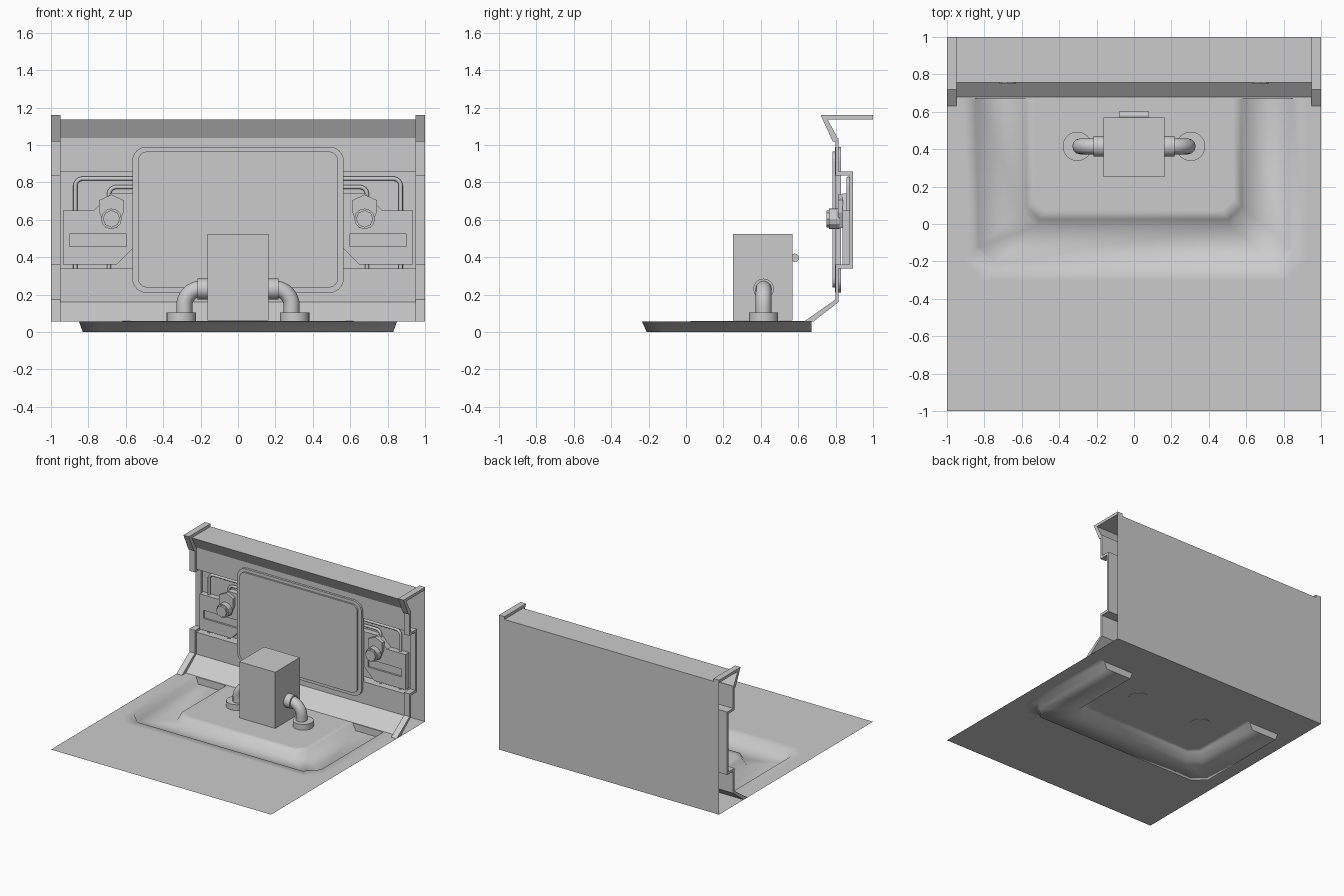
import bpy, bmesh
from math import sin, cos, pi, radians
from mathutils import Vector

cube = bpy.data.objects.get("Cube")
if cube:
    bpy.data.objects.remove(cube)

grey = bpy.data.materials.new("plain grey")
grey.use_nodes = True
grey.diffuse_color = (0.6, 0.6, 0.6, 1)
grey.node_tree.nodes["Principled BSDF"].inputs["Base Color"].default_value = (0.6, 0.6, 0.6, 1)


def add(name, bm, fix_normals=True):
    if fix_normals:
        bmesh.ops.recalc_face_normals(bm, faces=bm.faces)
    me = bpy.data.meshes.new(name)
    bm.to_mesh(me)
    bm.free()
    me.materials.append(grey)
    ob = bpy.data.objects.new(name, me)
    bpy.context.collection.objects.link(ob)
    return ob


def select(ob):
    bpy.ops.object.select_all(action="DESELECT")
    ob.select_set(True)
    bpy.context.view_layer.objects.active = ob


def smooth(ob, angle=40):
    select(ob)
    bpy.ops.object.shade_smooth_by_angle(angle=radians(angle))


def prism(name, pts, axis, a, b):
    """Extrude a 2D outline along x (outline in y, z) or y (outline in x, z)."""
    bm = bmesh.new()
    place = (lambda p, d: (d, *p)) if axis == "x" else (lambda p, d: (p[0], d, p[1]))
    rows = [[bm.verts.new(place(p, d)) for p in pts] for d in (a, b)]
    bm.faces.new(rows[0])
    bm.faces.new(rows[1])
    for i in range(len(pts)):
        j = (i + 1) % len(pts)
        bm.faces.new((rows[0][i], rows[0][j], rows[1][j], rows[1][i]))
    return add(name, bm)


def box(name, x, y, z):
    return prism(name, [(x[0], z[0]), (x[1], z[0]), (x[1], z[1]), (x[0], z[1])], "y", *y)


def rod(name, start, end, r, sides=32):
    start, end = Vector(start), Vector(end)
    d = end - start
    bpy.ops.mesh.primitive_cylinder_add(
        vertices=sides, radius=r, depth=d.length, location=(start + end) / 2,
        rotation=d.to_track_quat("Z", "Y").to_euler())
    ob = bpy.context.object
    ob.name = name
    ob.data.materials.append(grey)
    if sides > 12:
        smooth(ob)
    return ob


def pipe(name, pts, r):
    cu = bpy.data.curves.new(name, "CURVE")
    cu.dimensions = "3D"
    cu.bevel_depth = r
    cu.bevel_resolution = 4
    cu.use_fill_caps = True
    sp = cu.splines.new("POLY")
    sp.points.add(len(pts) - 1)
    for p, co in zip(sp.points, pts):
        p.co = (*co, 1)
    ob = bpy.data.objects.new(name, cu)
    bpy.context.collection.objects.link(ob)
    cu.materials.append(grey)
    select(ob)
    bpy.ops.object.convert(target="MESH")
    smooth(bpy.context.object)


def arc(cx, cz, r, a0, a1, n=10):
    steps = [radians(a0 + (a1 - a0) * i / n) for i in range(n + 1)]
    return [(cx + r * cos(t), cz + r * sin(t)) for t in steps]


def rounded(w, z0, z1, r):
    pts = []
    for cx, cz, a in ((w - r, z1 - r, 0), (r - w, z1 - r, 90),
                      (r - w, z0 + r, 180), (w - r, z0 + r, 270)):
        pts += arc(cx, cz, r, a, a + 90, 6)
    return pts


# Floor with a sunken channel around a raised platform
BACK, TOP = 0.67, 0.055
bm = bmesh.new()
specs = [(1, -1, .25, TOP), (.92, -.3, .11, TOP), (.85, -.235, .1, TOP), (.83, -.21, .09, 0),
         (.6, -.01, .08, 0), (.575, .025, .07, .058), (.53, .07, .06, .058)]
loops = []
for w, f, c, z in specs:
    half = [(-w, BACK), (-w, f + c), (c - w, f)]
    ring = half + [(-x, y) for x, y in reversed(half)]
    loops.append([bm.verts.new((x, y, z)) for x, y in ring])
for a, b in zip(loops, loops[1:]):
    for i in range(5):
        bm.faces.new((a[i], a[i + 1], b[i + 1], b[i]))
bm.faces.new(loops[-1])
outer = loops[0]
for s, pair in ((-1, (outer[1], outer[2])), (1, (outer[3], outer[4]))):
    corner = bm.verts.new((s, -1, TOP))
    bm.faces.new((pair[0], corner, pair[1]))
bm.faces.new([bm.verts.new((x, y, TOP)) for x, y in ((-1, BACK), (1, BACK), (1, 1), (-1, 1))])
for s in (0, -1):
    bm.faces.new([bm.verts.new(l[s].co) for l in loops[2:6]])
for f in bm.faces:
    f.smooth = True
add("floor", bm, False)

# Back sheet
bm = bmesh.new()
bm.faces.new([bm.verts.new((x, 1, z)) for x, z in ((1, TOP), (-1, TOP), (-1, 1.137), (1, 1.137))])
add("back_sheet", bm, False)

# Folded wall panel and the two end ribs that follow its section
rear = [(1, 1.137), (.757, 1.137), (.81, 1.038), (.815, 1.038), (.815, .857), (.893, .857),
        (.893, .34), (.815, .34), (.815, .16), (.68, TOP)]
front = [(1, 1.16), (.72, 1.16), (.785, 1.018), (.798, 1.018), (.798, .837), (.875, .837),
         (.875, .36), (.798, .36), (.798, .173), (.63, TOP)]
bm = bmesh.new()
rows = [[bm.verts.new((x, y, z)) for y, z in rear] for x in (-.95, .95)]
for i in range(len(rear) - 1):
    bm.faces.new((rows[0][i], rows[0][i + 1], rows[1][i + 1], rows[1][i]))
add("wall_panel", bm, False)
for s, side in ((1, "left"), (-1, "right")):
    prism(side + "_end_rib", front + rear[::-1], "x", s * .95, s)

# Large cover plate
prism("cover_base", rounded(.565, .21, .99, .075), "y", .797, .83)
prism("cover_face", rounded(.535, .238, .965, .05), "y", .783, .797)

# Side brackets with slot, bolt and conduits
for s, side in ((1, "left"), (-1, "right")):
    outline = [(.935, .36), (.935, .65), (.77, .65), (.68, .74), (.5, .74),
               (.5, .45), (.56, .45), (.65, .36)]
    bracket = prism(side + "_bracket", [(s * x, z) for x, z in outline], "y", .838, .885)
    cutter = box("slot_cutter", sorted((s * .595, s * .9)), (.8, .853), (.457, .523))
    cutter.hide_render = True
    mod = bracket.modifiers.new("slot", "BOOLEAN")
    mod.operation = "DIFFERENCE"
    mod.solver = "EXACT"
    mod.object = cutter
    select(bracket)
    bpy.ops.object.modifier_apply(modifier=mod.name)
    bpy.data.objects.remove(cutter)

    bx = s * .677
    tab = [(0, .735), (.065, .705), (.065, .64), (.03, .555)]
    tab += [(-x, z) for x, z in tab[:0:-1]]
    prism(side + "_bolt_tab", [(bx + x, z) for x, z in tab], "y", .812, .84)
    rod(side + "_bolt_collar", (bx, .765, .605), (bx, .82, .605), .055, 12)
    rod(side + "_bolt_head", (bx, .75, .605), (bx, .77, .605), .046, 8)

    for label, x, z in (("outer", .87, .82), ("inner", .69, .775)):
        bend = arc(x - .04, z - .04, .04, 0, 90)
        path = [(x, .34)] + bend + [(.5, z)]
        pipe(f"{side}_{label}_conduit", [(s * px, .868, pz) for px, pz in path], .011)

# Central box with lid and rear hinge
box("box_body", (-.163, .163), (.25, .57), (.062, .4))
box("box_lid", (-.163, .163), (.25, .57), (.4, .523))
rod("box_hinge", (-.078, .582, .397), (.078, .582, .397), .022, 20)

# Elbow pipes from the box down to floor flanges
for s, side in ((1, "left"), (-1, "right")):
    rod(side + "_pipe_socket", (s * .15, .415, .23), (s * .216, .415, .23), .055)
    rod(side + "_floor_flange", (s * .303, .415, .055), (s * .303, .415, .105), .078)
    path = [(.17, .23)] + arc(.195, .14, .092, 90, 0, 12) + [(.287, .08)]
    pipe(side + "_elbow_pipe", [(s * x, .415, z) for x, z in path], .043)
